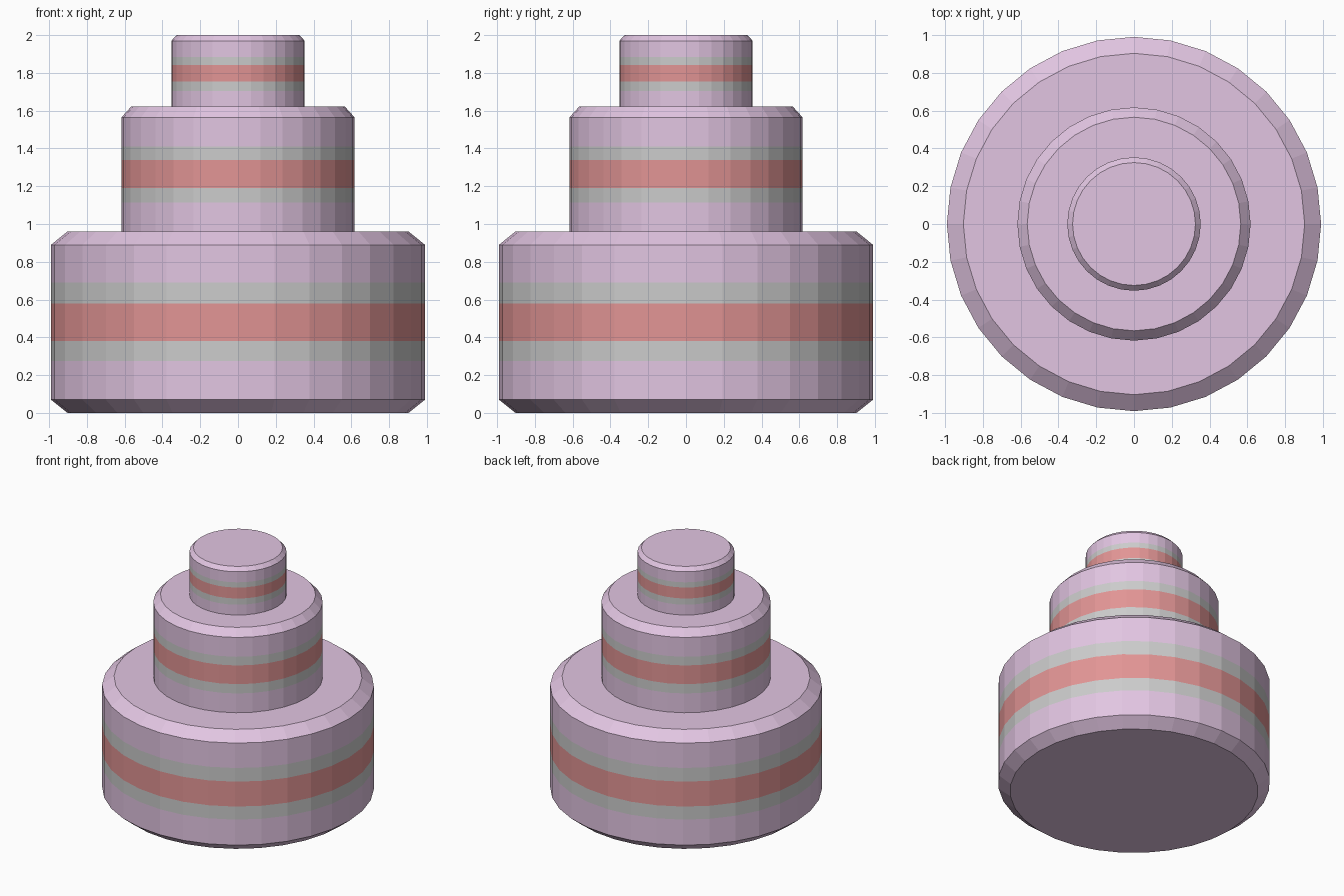
import bpy, bmesh, math

if "Cube" in bpy.data.objects:
    bpy.data.objects.remove(bpy.data.objects["Cube"])

SIDES = 32


def material(name, rgb):
    m = bpy.data.materials.new(name)
    m.diffuse_color = (*rgb, 1)
    m.use_nodes = True
    m.node_tree.nodes["Principled BSDF"].inputs["Base Color"].default_value = m.diffuse_color
    return m


LILAC = material("lilac", (0.76, 0.56, 0.76))
GREY = material("grey", (0.60, 0.60, 0.60))
RED = material("red", (0.76, 0.30, 0.30))


def tier(name, profile):
    """Lathe (radius, z, band above) rings; bands: 0 lilac, 1 grey, 2 red."""
    bm = bmesh.new()
    rings = []
    for r, z, _ in profile:
        rings.append([bm.verts.new((r * math.cos(2 * math.pi * i / SIDES),
                                    r * math.sin(2 * math.pi * i / SIDES), z))
                      for i in range(SIDES)])
    for (_, _, band), a, b in zip(profile, rings, rings[1:]):
        for i in range(SIDES):
            j = (i + 1) % SIDES
            bm.faces.new((a[i], a[j], b[j], b[i])).material_index = band
    bm.faces.new(rings[0][::-1])
    bm.faces.new(rings[-1])
    me = bpy.data.meshes.new(name)
    bm.to_mesh(me)
    bm.free()
    for m in (LILAC, GREY, RED):
        me.materials.append(m)
    bpy.context.collection.objects.link(bpy.data.objects.new(name, me))


def striped_tier(name, r, r_cap, heights):
    """Chamfered drum: heights run from base to top, with a grey-red-grey stripe."""
    radii = [r_cap] + [r] * 6 + [r_cap]
    bands = [0, 0, 1, 2, 1, 0, 0, 0]
    tier(name, list(zip(radii, heights, bands)))


# Three stacked drums, the upper two sunk slightly into the one below
striped_tier("bottom_tier", 0.99, 0.903, (0, 0.07, 0.275, 0.38, 0.58, 0.69, 0.89, 0.96))
striped_tier("middle_tier", 0.617, 0.565, (0.91, 0.96, 1.115, 1.19, 1.34, 1.41, 1.565, 1.622))
striped_tier("top_tier", 0.353, 0.325, (1.59, 1.62, 1.705, 1.755, 1.843, 1.885, 1.97, 2.0))
